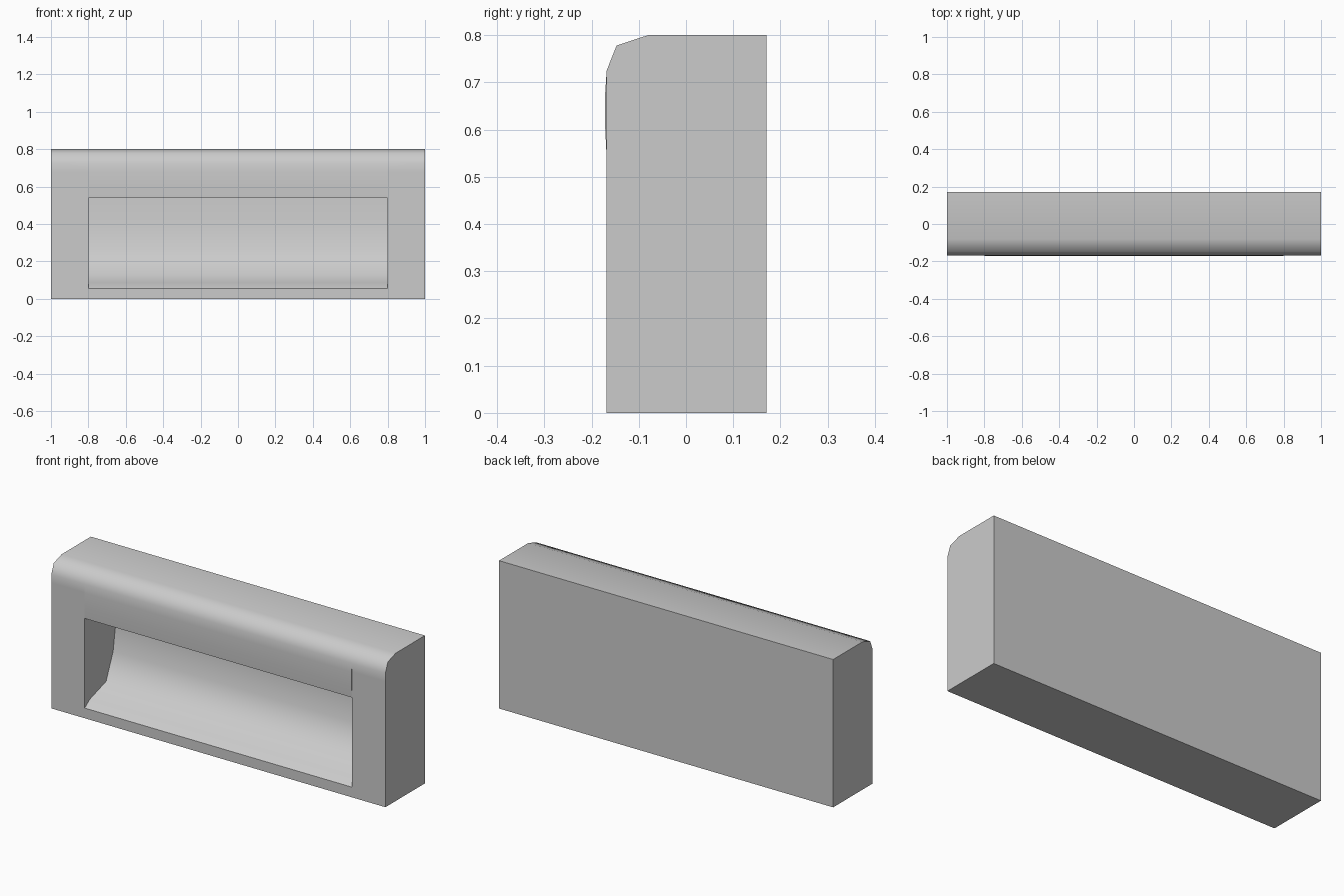
import bpy, bmesh, math

if "Cube" in bpy.data.objects:
    bpy.data.objects.remove(bpy.data.objects["Cube"])

# Section points (y, z)
LIP, HEAD = (-0.168, 0.055), (-0.168, 0.54)
BASE = [(0.17, 0.8), (0.17, 0.0), (-0.168, 0.0)]
CROWN = [(-0.168, 0.725), (-0.147, 0.778), (-0.08, 0.8)]
FLAT = [(-0.168, 0.60), (-0.168, 0.68)]
BULGE = [(-0.171, 0.60), (-0.171, 0.68)]
SCOOP = [(-0.125, 0.086), (0.015, 0.13), (0.075, 0.27), (0.095, 0.40), (0.10, 0.54)]

post = BASE + [LIP, HEAD] + FLAT + CROWN
middle = BASE + [LIP] + SCOOP + [HEAD] + BULGE + CROWN

bm = bmesh.new()


def face(points):
    bm.faces.new([bm.verts.new(p) for p in points])


def sweep(section, x0, x1):
    for (ya, za), (yb, zb) in zip(section, section[1:] + section[:1]):
        face([(x0, ya, za), (x0, yb, zb), (x1, yb, zb), (x1, ya, za)])


def cap(section, x):
    face([(x, y, z) for y, z in section])


# End posts, outer caps, recess jambs and the slim sides of the lintel bulge
for s in (-1, 1):
    sweep(post, s * 0.8, s * 1.0)
    cap(post, s * 1.0)
    cap([LIP] + SCOOP + [HEAD], s * 0.8)
    cap([HEAD] + BULGE + [CROWN[0]] + FLAT[::-1], s * 0.8)

# Scooped middle
sweep(middle, -0.8, 0.8)

bmesh.ops.remove_doubles(bm, verts=bm.verts[:], dist=0.0005)
bmesh.ops.recalc_face_normals(bm, faces=bm.faces[:])

# Keep the lip shading off the posts
for e in bm.edges:
    if all(abs(abs(v.co.x) - 0.8) < 0.001 and v.co.z < 0.06 and v.co.y < -0.16 for v in e.verts):
        e.smooth = False

mesh = bpy.data.meshes.new("scooped_block")
bm.to_mesh(mesh)
bm.free()
block = bpy.data.objects.new("scooped_block", mesh)
bpy.context.collection.objects.link(block)

grey = bpy.data.materials.new("plain grey")
grey.diffuse_color = (0.6, 0.6, 0.6, 1)
grey.use_nodes = True
grey.node_tree.nodes["Principled BSDF"].inputs["Base Color"].default_value = grey.diffuse_color
mesh.materials.append(grey)

bpy.context.view_layer.objects.active = block
block.select_set(True)
bpy.ops.object.shade_smooth_by_angle(angle=math.radians(60), keep_sharp_edges=True)
